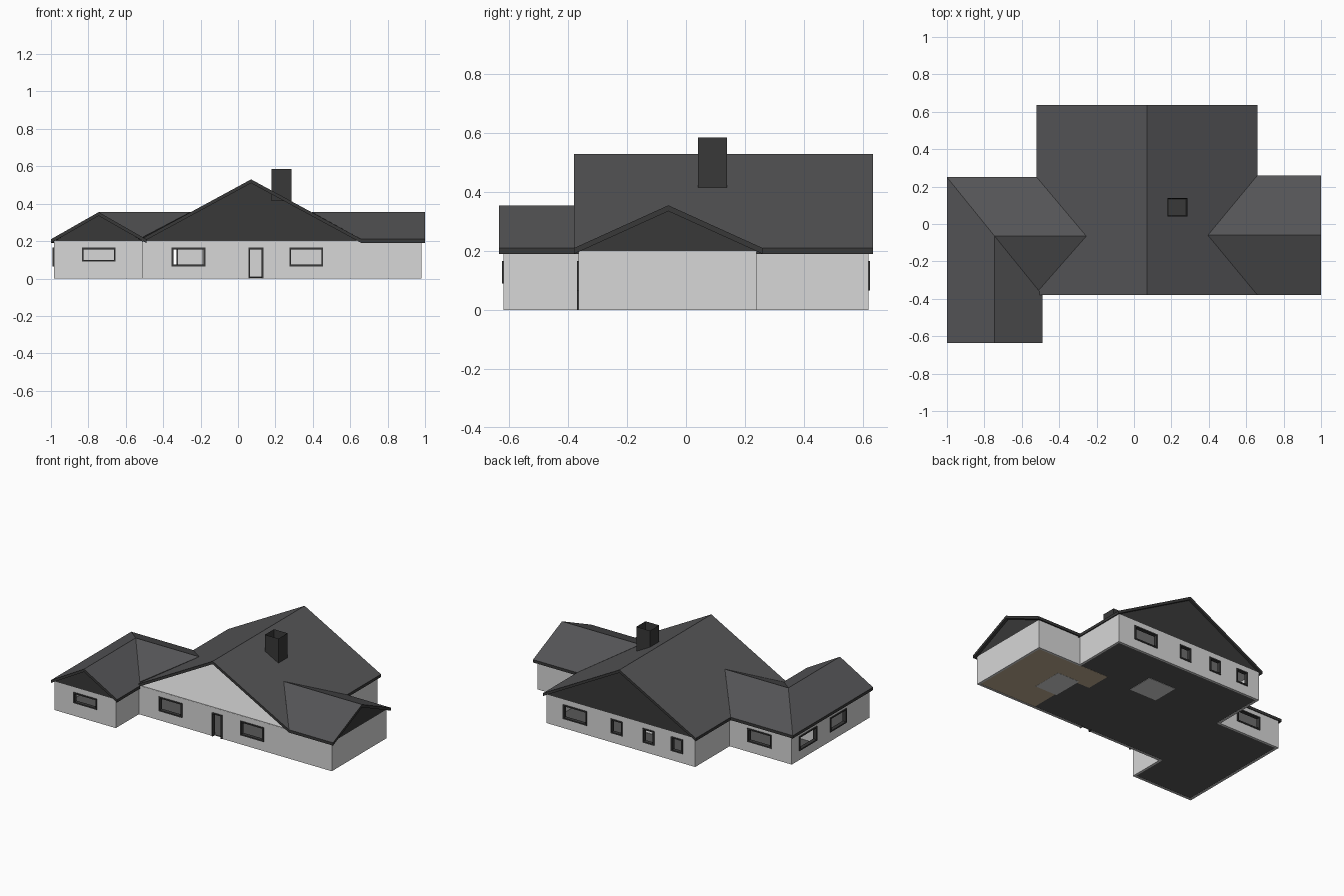
import bpy, bmesh
from mathutils import Vector, Matrix

if "Cube" in bpy.data.objects:
    bpy.data.objects.remove(bpy.data.objects["Cube"])


def material(name, r, g, b):
    m = bpy.data.materials.new(name)
    m.diffuse_color = (r, g, b, 1)
    m.use_nodes = True
    m.node_tree.nodes["Principled BSDF"].inputs["Base Color"].default_value = m.diffuse_color
    return m


WALL = material("pale_grey_wall", 0.68, 0.68, 0.68)
ROOF = material("grey_roof", 0.09, 0.09, 0.094)
DARK = material("dark_trim", 0.04, 0.04, 0.04)
FLOOR = material("dark_floor", 0.10, 0.10, 0.10)
WOOD = material("brown_floor", 0.53, 0.42, 0.29)


def finish(bm, name, mat):
    bmesh.ops.recalc_face_normals(bm, faces=bm.faces)
    me = bpy.data.meshes.new(name)
    bm.to_mesh(me)
    bm.free()
    ob = bpy.data.objects.new(name, me)
    bpy.context.collection.objects.link(ob)
    if mat:
        me.materials.append(mat)
    return ob


def add_box(bm, lo, hi):
    lo, hi = Vector(lo), Vector(hi)
    mtx = Matrix.Translation((lo + hi) / 2) @ Matrix.Diagonal((*(hi - lo), 1))
    bmesh.ops.create_cube(bm, size=1, matrix=mtx)


def box(name, lo, hi, mat):
    bm = bmesh.new()
    add_box(bm, lo, hi)
    return finish(bm, name, mat)


def add_slab(bm, pts, offset):
    """Flat polygon swept along an offset vector."""
    face = bm.faces.new([bm.verts.new(p) for p in pts])
    ext = bmesh.ops.extrude_face_region(bm, geom=[face], use_keep_orig=True)
    new = [g for g in ext["geom"] if isinstance(g, bmesh.types.BMVert)]
    bmesh.ops.translate(bm, verts=new, vec=offset)


def slabs(name, polys, offset, mat):
    bm = bmesh.new()
    for p in polys:
        add_slab(bm, p, offset)
    return finish(bm, name, mat)


def shrink(pts, d):
    """Inset a counter-clockwise right-angled outline."""
    out = []
    for i, p in enumerate(pts):
        p, q, r = Vector(p), Vector(pts[i - 1]), Vector(pts[(i + 1) % len(pts)])
        e1, e2 = (p - q).normalized(), (r - p).normalized()
        out.append(p + d * Vector((-e1.y - e2.y, e1.x + e2.x)))
    return out


# Footprint and openings
OUT = [(-.985, -.62), (-.51, -.62), (-.51, -.365), (.98, -.365), (.98, .24),
       (.645, .24), (.645, .62), (-.505, .62), (-.505, .24), (-.985, .24)]
T, H = 0.015, 0.2
# (wall axis, wall centre line, start, end, bottom, top)
OPENINGS = [
    ("x", -.62 + T / 2, -.835, -.655, .09, .165),
    ("x", -.365 + T / 2, -.355, -.175, .065, .165),
    ("x", -.365 + T / 2, .055, .135, 0, .165),
    ("x", -.365 + T / 2, .275, .455, .065, .165),
    ("x", .62 - T / 2, .33, .515, .065, .165),
    ("x", .62 - T / 2, .055, .145, .065, .165),
    ("x", .62 - T / 2, -.19, -.10, .065, .165),
    ("x", .62 - T / 2, -.41, -.32, .065, .165),
    ("x", .24 - T / 2, -.83, -.645, .07, .165),
    ("y", -.985 + T / 2, -.035, .16, .065, .165),
    ("y", -.985 + T / 2, -.36, -.18, .065, .165),
]


def opening_box(bm, axis, c, a, b, z0, z1, depth):
    if axis == "x":
        add_box(bm, (a, c - depth, z0), (b, c + depth, z1))
    else:
        add_box(bm, (c - depth, a, z0), (c + depth, b, z1))


# Outer walls: thick shell with the openings cut out
bm = bmesh.new()
low = [bm.verts.new((x, y, 0)) for x, y in OUT]
top = [bm.verts.new((x, y, H)) for x, y in OUT]
inner = shrink(OUT, T)
low2 = [bm.verts.new((x, y, 0)) for x, y in inner]
top2 = [bm.verts.new((x, y, H)) for x, y in inner]
for i in range(len(OUT)):
    j = (i + 1) % len(OUT)
    for p, q in ((low, top), (top, top2), (top2, low2), (low2, low)):
        bm.faces.new((p[i], p[j], q[j], q[i]))
walls = finish(bm, "outer_walls", WALL)

bm = bmesh.new()
for ax, c, a, b, z0, z1 in OPENINGS:
    opening_box(bm, ax, c, a, b, z0 if z0 else -.02, z1, .03)
cutter = finish(bm, "opening_cutter", None)
cutter.hide_render = True
cutter.hide_viewport = True
mod = walls.modifiers.new("openings", "BOOLEAN")
mod.object = cutter
mod.solver = "EXACT"

# Window and door frames
for n, (ax, c, a, b, z0, z1) in enumerate(OPENINGS):
    bm = bmesh.new()
    f, d = .009, .013
    opening_box(bm, ax, c, a, a + f, z0, z1, d)
    opening_box(bm, ax, c, b - f, b, z0, z1, d)
    opening_box(bm, ax, c, a + f, b - f, z1 - f, z1, d)
    if z0:
        opening_box(bm, ax, c, a + f, b - f, z0, z0 + f, d)
    finish(bm, f"window_frame_{n}" if z0 else "door_frame", DARK)

# Floors and ceiling
slabs("main_floor", [[(x, y, .003) for x, y in shrink(OUT, .01)]], (0, 0, .005), FLOOR)
bm = bmesh.new()
add_box(bm, (.52, -.355, .002), (.97, .23, .010))
add_box(bm, (.41, .05, .002), (.52, .23, .010))
finish(bm, "wing_floor", WOOD)
box("hall_floor_panel", (-.01, .2, .001), (.2, .39, .011), WALL)
box("wing_floor_panel", (.51, -.15, .001), (.68, .07, .011), WALL)
slabs("ceiling", [[(x, y, H) for x, y in shrink(OUT, .001)]], (0, 0, .003), WALL)

# Inner partitions
bm = bmesh.new()
for lo, hi in (((-.19, .05), (.52, .06)), ((.52, -.35), (.53, .23)),
               ((-.97, -.1), (-.505, -.09)), ((-.51, -.365), (-.5, .24))):
    add_box(bm, (*lo, .012), (*hi, H))
finish(bm, "partitions", WALL)

# Roof slopes
E, R, W = .21, .53, .355        # eave, main ridge, wing ridge
DROP = (0, 0, -.02)
main = [[(ex, -.38, E), (.07, -.38, R), (.07, .635, R), (ex, .635, E)] for ex in (-.52, .66)]
right = [[(1, ey, E), (1, -.06, W), (.395, -.06, W), (.66, ey, E)] for ey in (.26, -.38)]
corner, inner_end, valley = (-.745, -.065, W), (-.255, -.065, W), (-.51, -.355, .2214)
left = [
    [(-1, -.635, E), (-.745, -.635, W), corner, (-1, .25, E)],
    [(-1, .25, E), corner, inner_end, (-.52, .25, E)],
    [corner, inner_end, valley],
    [(-.745, -.635, W), corner, valley, (-.49, -.38, E), (-.49, -.635, E)],
]


def roof(name, polys):
    ob = slabs(name, polys, DROP, ROOF)
    ob.data.materials.append(DARK)
    for p in ob.data.polygons:      # edges and undersides are dark
        p.material_index = 0 if p.normal.z > .1 else 1


roof("main_roof", main)
roof("right_wing_roof", right)
roof("left_wing_roof", left)

# Gable panels (the main front gable is open)
slabs("back_gable", [[(-.505, .62, H), (.645, .62, H), (.07, .62, R - .015)]], (0, -.01, 0), DARK)
slabs("left_front_gable", [[(-.98, -.62, H), (-.51, -.62, H), (-.745, -.62, W - .015)]],
      (0, .01, 0), DARK)
slabs("right_gable", [[(.98, -.365, H), (.98, .245, H), (.98, -.06, W - .015)]],
      (-.01, 0, 0), DARK)

# Chimney with a hollow top
bm = bmesh.new()
add_box(bm, (.18, .04, .415), (.285, .14, .585))
cap = max(bm.faces, key=lambda f: f.calc_center_median().z)
bmesh.ops.inset_region(bm, faces=[cap], thickness=.008)
bmesh.ops.translate(bm, verts=cap.verts, vec=(0, 0, -.09))
finish(bm, "chimney", DARK)
